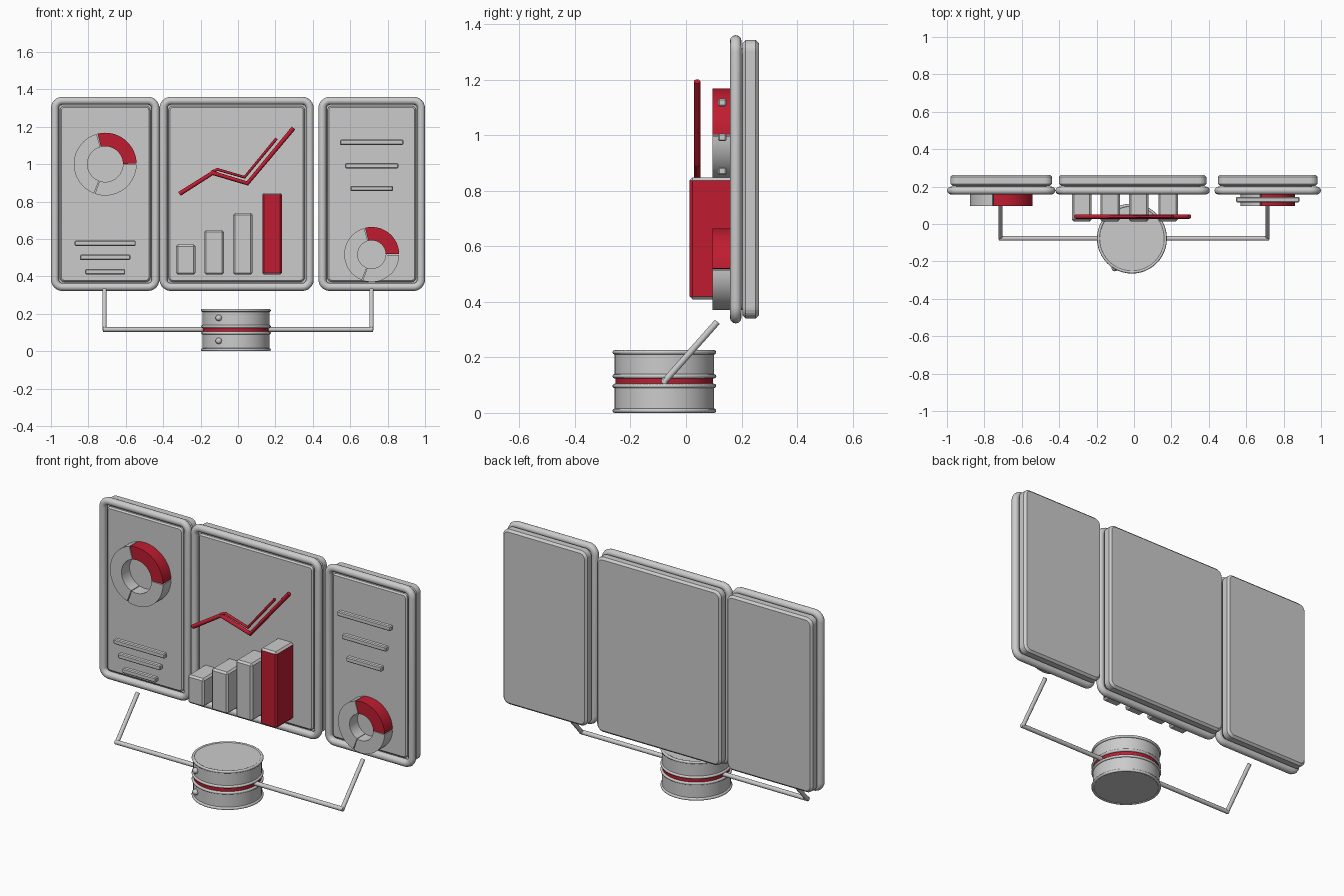
import bpy, bmesh
from math import sin, cos, pi, radians
from mathutils import Matrix

if "Cube" in bpy.data.objects:
    bpy.data.objects.remove(bpy.data.objects["Cube"])

red = bpy.data.materials.new("red")
red.diffuse_color = (0.52, 0.012, 0.03, 1)
red.use_nodes = True
red.node_tree.nodes["Principled BSDF"].inputs["Base Color"].default_value = red.diffuse_color


def smooth_by_angle(ob, angle=35):
    bpy.ops.object.select_all(action='DESELECT')
    ob.select_set(True)
    bpy.context.view_layer.objects.active = ob
    bpy.ops.object.shade_smooth_by_angle(angle=radians(angle))


def finish(name, bm, mat=None, smooth=0):
    bmesh.ops.recalc_face_normals(bm, faces=bm.faces[:])
    me = bpy.data.meshes.new(name)
    bm.to_mesh(me)
    bm.free()
    ob = bpy.data.objects.new(name, me)
    bpy.context.collection.objects.link(ob)
    if mat:
        me.materials.append(mat)
    if smooth:
        smooth_by_angle(ob, smooth)
    return ob


def tube(name, pts, r, cyclic=False, mat=None, res=4):
    cu = bpy.data.curves.new(name, 'CURVE')
    cu.dimensions = '3D'
    cu.bevel_depth, cu.bevel_resolution, cu.use_fill_caps = r, res, True
    sp = cu.splines.new('POLY')
    sp.points.add(len(pts) - 1)
    for p, co in zip(sp.points, pts):
        p.co = (*co, 1)
    sp.use_cyclic_u = cyclic
    ob = bpy.data.objects.new(name, cu)
    bpy.context.collection.objects.link(ob)
    if mat:
        cu.materials.append(mat)
    bpy.ops.object.select_all(action='DESELECT')
    ob.select_set(True)
    bpy.context.view_layer.objects.active = ob
    bpy.ops.object.convert(target='MESH')
    ob = bpy.context.object
    # weld cap rims and make sure the normals face outwards
    bm = bmesh.new()
    bm.from_mesh(ob.data)
    bmesh.ops.remove_doubles(bm, verts=bm.verts[:], dist=1e-5)
    bmesh.ops.recalc_face_normals(bm, faces=bm.faces[:])
    bm.to_mesh(ob.data)
    bm.free()
    smooth_by_angle(ob, 42)


def round_rect(x0, x1, z0, z1, r, y, n=6):
    pts = []
    corners = ((x1 - r, z1 - r), (x0 + r, z1 - r), (x0 + r, z0 + r), (x1 - r, z0 + r))
    for k, (cx, cz) in enumerate(corners):
        for i in range(n + 1):
            a = (k + i / n) * pi / 2
            pts.append((cx + r * cos(a), y, cz + r * sin(a)))
    return pts


def slab(name, pts, depth, bevel=0, mat=None, smooth=0):
    """Extrude an outline in the xz plane towards +y."""
    bm = bmesh.new()
    f = bm.faces.new([bm.verts.new(p) for p in pts])
    ext = bmesh.ops.extrude_face_region(bm, geom=[f], use_keep_orig=True)
    moved = [v for v in ext['geom'] if isinstance(v, bmesh.types.BMVert)]
    bmesh.ops.translate(bm, verts=moved, vec=(0, depth, 0))
    if bevel:
        bmesh.ops.recalc_face_normals(bm, faces=bm.faces[:])
        rim = [e for e in bm.edges if abs(e.verts[0].co.y - e.verts[1].co.y) < 1e-5]
        bmesh.ops.bevel(bm, geom=rim, offset=bevel, segments=1, affect='EDGES')
    return finish(name, bm, mat, smooth)


def box(name, x0, x1, y0, y1, z0, z1, bevel):
    bm = bmesh.new()
    bmesh.ops.create_cube(bm, size=1)
    for v in bm.verts:
        v.co = ((x0 + x1) / 2 + v.co.x * (x1 - x0), (y0 + y1) / 2 + v.co.y * (y1 - y0),
                (z0 + z1) / 2 + v.co.z * (z1 - z0))
    bmesh.ops.bevel(bm, geom=bm.edges[:], offset=bevel, segments=1, affect='EDGES')
    return finish(name, bm)


def lathe(name, profile, mat=None, n=48, centre=(-0.011, -0.078), smooth=35):
    bm = bmesh.new()
    vs = [bm.verts.new((centre[0] + r, centre[1], z)) for r, z in profile]
    edges = [bm.edges.new(p) for p in zip(vs, vs[1:])]
    bmesh.ops.spin(bm, geom=vs + edges, cent=(*centre, 0), axis=(0, 0, 1), angle=2 * pi, steps=n)
    bmesh.ops.remove_doubles(bm, verts=bm.verts[:], dist=1e-4)
    return finish(name, bm, mat, smooth)


# Three display panels: tube frame, backing plate and raised screen
for side, x0, x1 in (("left", -1.0, -0.42), ("centre", -0.42, 0.405), ("right", 0.43, 1.0)):
    z0, z1 = 0.322, 1.36
    i = 0.021
    tube(side + "_frame", round_rect(x0 + i, x1 - i, z0 + i, z1 - i, 0.04, 0.179), i, True)
    i = 0.018
    slab(side + "_backing", round_rect(x0 + i, x1 - i, z0 + i, z1 - i, 0.04, 0.203), 0.06, 0.012)
    i = 0.049
    slab(side + "_screen", round_rect(x0 + i, x1 - i, z0 + i, z1 - i, 0.022, 0.168), 0.045, 0.008)

# Ring charts made of three wedges
for side, cx, cz, ro, ri in (("left", -0.71, 1.0, 0.168, 0.095), ("right", 0.715, 0.517, 0.147, 0.075)):
    for k, (a0, a1) in enumerate(((1, 104), (106, 249), (251, 359))):
        n = 16
        ang = [radians(a0 + (a1 - a0) * i / n) for i in range(n + 1)]
        pts = [(cx + ro * cos(a), 0.095, cz + ro * sin(a)) for a in ang]
        pts += [(cx + ri * cos(a), 0.095, cz + ri * sin(a)) for a in reversed(ang)]
        slab(f"{side}_ring_wedge_{k + 1}", pts, 0.08, mat=None if k else red, smooth=35)

# Floating text-line strips
for side, cx, rows in (("left", -0.71, ((0.577, 0.163), (0.502, 0.135), (0.425, 0.107))),
                       ("right", 0.715, ((1.117, 0.17), (0.992, 0.142), (0.87, 0.113)))):
    for k, (z, h) in enumerate(rows):
        box(f"{side}_strip_{k + 1}", cx - h, cx + h, 0.116, 0.145, z - 0.014, z + 0.014, 0.005)

# Bar chart columns, the tallest with red sides and grey ends
for k, (x, top) in enumerate(((-0.331, 0.571), (-0.18, 0.648), (-0.026, 0.738), (0.13, 0.847))):
    bar = box(f"chart_bar_{k + 1}", x, x + 0.104, 0.013, 0.175, 0.409, top, 0.01)
    if k == 3:
        bar.data.materials.append(None)
        bar.data.materials.append(red)
        for p in bar.data.polygons:
            p.material_index = int(abs(p.normal.z) < 0.3)

# Trend lines
for name, pts, r in (("trend_line", ((-0.313, 0.841), (-0.136, 0.953), (0.05, 0.897), (0.297, 1.193)), 0.012),
                     ("trend_line_thin", ((-0.14, 0.958), (-0.11, 0.972), (0.035, 0.93), (0.206, 1.137)), 0.008)):
    tube(name, [(x, 0.04, z) for x, z in pts], r, mat=red)

# Round base: two drums around a red band, with rolled rims
R = 0.179
lathe("lower_drum", [(0, 0.004), (R, 0.004), (R, 0.1), (0, 0.1)])
lathe("red_band", [(0, 0.098), (R - 0.003, 0.098), (R - 0.003, 0.132), (0, 0.132)], red)
lathe("upper_drum", [(0, 0.13), (R, 0.13), (R, 0.222), (0, 0.222)])
for k, z in enumerate((0.008, 0.097, 0.132, 0.218)):
    ring = [(R + 0.008 * cos(a * pi / 4), z + 0.008 * sin(a * pi / 4)) for a in range(9)]
    lathe(f"drum_rim_{k + 1}", ring, smooth=60)

# Knobs on the drum front
for k, z in enumerate((0.055, 0.178)):
    bm = bmesh.new()
    bmesh.ops.create_uvsphere(bm, u_segments=16, v_segments=10, radius=0.017,
                              matrix=Matrix.Translation((-0.103, -0.236, z)))
    finish(f"knob_{k + 1}", bm, smooth=35)

# Support arms: a level rod from the drum, then a rod sloping up to the panel
for side, s in (("left", -1), ("right", 1)):
    tube(side + "_arm", [(s * 0.15, -0.077, 0.116), (s * 0.722, -0.077, 0.116)], 0.0125)
    tube(side + "_arm_riser", [(s * 0.714, -0.077, 0.114), (s * 0.714, 0.113, 0.328)], 0.0115)
